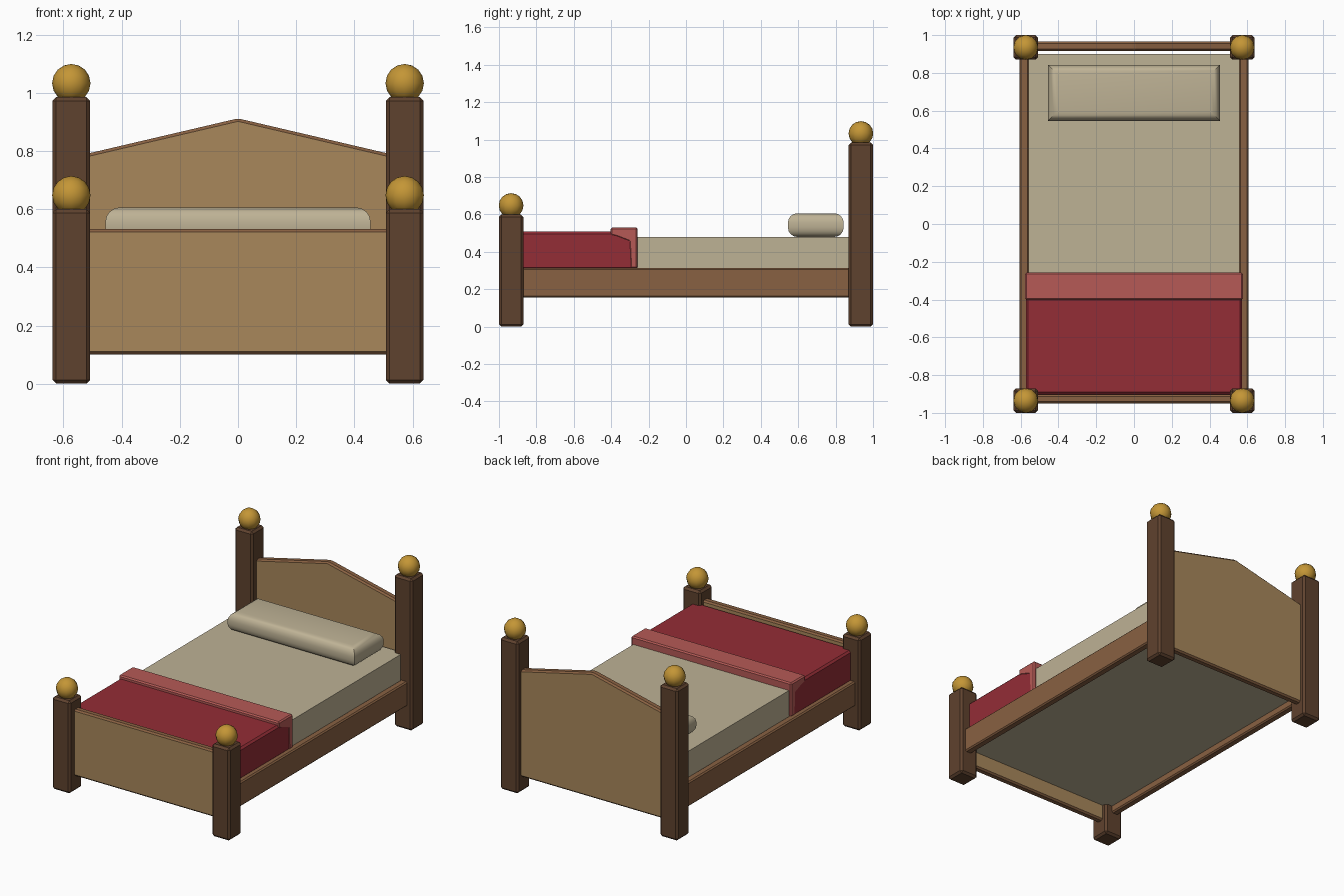
import bpy, bmesh, math

if "Cube" in bpy.data.objects:
    bpy.data.objects.remove(bpy.data.objects["Cube"])


def lin(c):
    c /= 255
    return c / 12.92 if c <= 0.04045 else ((c + 0.055) / 1.055) ** 2.4


def material(name, r, g, b):
    m = bpy.data.materials.new(name)
    m.diffuse_color = (lin(r), lin(g), lin(b), 1)
    m.use_nodes = True
    m.node_tree.nodes["Principled BSDF"].inputs["Base Color"].default_value = m.diffuse_color
    return m


DARK = material("dark wood", 95, 66, 46)
RAIL = material("rail wood", 137, 97, 66)
PANEL = material("panel wood", 168, 135, 91)
BRASS = material("brass", 196, 150, 54)
LINEN = material("linen", 190, 178, 149)
RED = material("red cloth", 148, 45, 54)
PINK = material("light red cloth", 182, 90, 86)


def finish(bm, name, mats, smooth=None):
    bmesh.ops.recalc_face_normals(bm, faces=bm.faces)
    me = bpy.data.meshes.new(name)
    bm.to_mesh(me)
    bm.free()
    ob = bpy.data.objects.new(name, me)
    bpy.context.collection.objects.link(ob)
    for m in mats:
        me.materials.append(m)
    if smooth:
        bpy.ops.object.select_all(action='DESELECT')
        ob.select_set(True)
        bpy.context.view_layer.objects.active = ob
        bpy.ops.object.shade_smooth_by_angle(angle=math.radians(smooth))
    return ob


def prism(bm, profile, axis, lo, hi):
    """Extrude a profile along x (points are y, z) or along y (points are x, z)."""
    def place(p, t):
        return (t, p[0], p[1]) if axis == 'x' else (p[0], t, p[1])
    a = [bm.verts.new(place(p, lo)) for p in profile]
    b = [bm.verts.new(place(p, hi)) for p in profile]
    bm.faces.new(a)
    bm.faces.new(b[::-1])
    n = len(a)
    for i in range(n):
        j = (i + 1) % n
        bm.faces.new((a[i], b[i], b[j], a[j]))
    bmesh.ops.recalc_face_normals(bm, faces=bm.faces)


def bevel(bm, width, segments=1, horizontal_only=False):
    edges = [e for e in bm.edges if not horizontal_only
             or abs(e.verts[0].co.z - e.verts[1].co.z) < 1e-4]
    bmesh.ops.bevel(bm, geom=edges, offset=width, offset_type='OFFSET',
                    segments=segments, profile=0.5, affect='EDGES')


def box(name, x, y, z, mat, width=0, segments=1, horizontal_only=False, smooth=None):
    bm = bmesh.new()
    prism(bm, [(x[0], z[0]), (x[1], z[0]), (x[1], z[1]), (x[0], z[1])], 'y', *y)
    if width:
        bevel(bm, width, segments, horizontal_only)
    return finish(bm, name, [mat], smooth)


def board(name, profile, lo, hi):
    """Panel with large faces in the light wood and rim in the rail wood."""
    bm = bmesh.new()
    prism(bm, profile, 'y', lo, hi)
    bevel(bm, 0.01)
    bm.normal_update()
    for f in bm.faces:
        f.material_index = 0 if abs(f.normal.y) > 0.95 else 1
    return finish(bm, name, [PANEL, RAIL])


# Corner posts with ball finials
for end, cy, top in (("foot", -0.935, 0.60), ("head", 0.935, 0.985)):
    for side, cx in (("left", -0.573), ("right", 0.573)):
        box(f"{end}_post_{side}", (cx - 0.065, cx + 0.065),
            (cy - 0.065, cy + 0.065), (0, top), DARK, 0.013)
        bm = bmesh.new()
        bmesh.ops.create_uvsphere(bm, u_segments=12, v_segments=8, radius=0.066)
        bmesh.ops.translate(bm, verts=bm.verts, vec=(cx, cy, top + 0.048))
        finish(bm, f"{end}_finial_{side}", [BRASS], 50)

# Headboard with a shallow peak, and straight footboard
board("headboard", [(-0.53, 0.10), (0.53, 0.10), (0.53, 0.788),
                    (0, 0.912), (-0.53, 0.788)], 0.917, 0.965)
board("footboard", [(-0.53, 0.10), (0.53, 0.10), (0.53, 0.532),
                    (-0.53, 0.532)], -0.951, -0.903)

# Side rails
for side, s in (("left", -1), ("right", 1)):
    box(f"side_rail_{side}", sorted((s * 0.556, s * 0.605)), (-0.90, 0.90),
        (0.155, 0.315), RAIL, 0.008)

# Mattress and pillow
box("mattress", (-0.559, 0.559), (-0.90, 0.90), (0.20, 0.48), LINEN)
box("pillow", (-0.456, 0.456), (0.545, 0.843), (0.48, 0.606), LINEN,
    0.05, 4, True, 35)

# Blanket over the foot end
box("blanket", (-0.573, 0.573), (-0.902, -0.275), (0.305, 0.508), RED, 0.012)

# Turned-back blanket fold, hanging down at the sides
bm = bmesh.new()
prism(bm, [(-0.258, 0.31), (-0.258, 0.53), (-0.403, 0.53), (-0.403, 0.487),
           (-0.375, 0.482), (-0.305, 0.455), (-0.298, 0.31)], 'x', -0.576, 0.576)
bevel(bm, 0.008)
finish(bm, "blanket_fold", [PINK])
